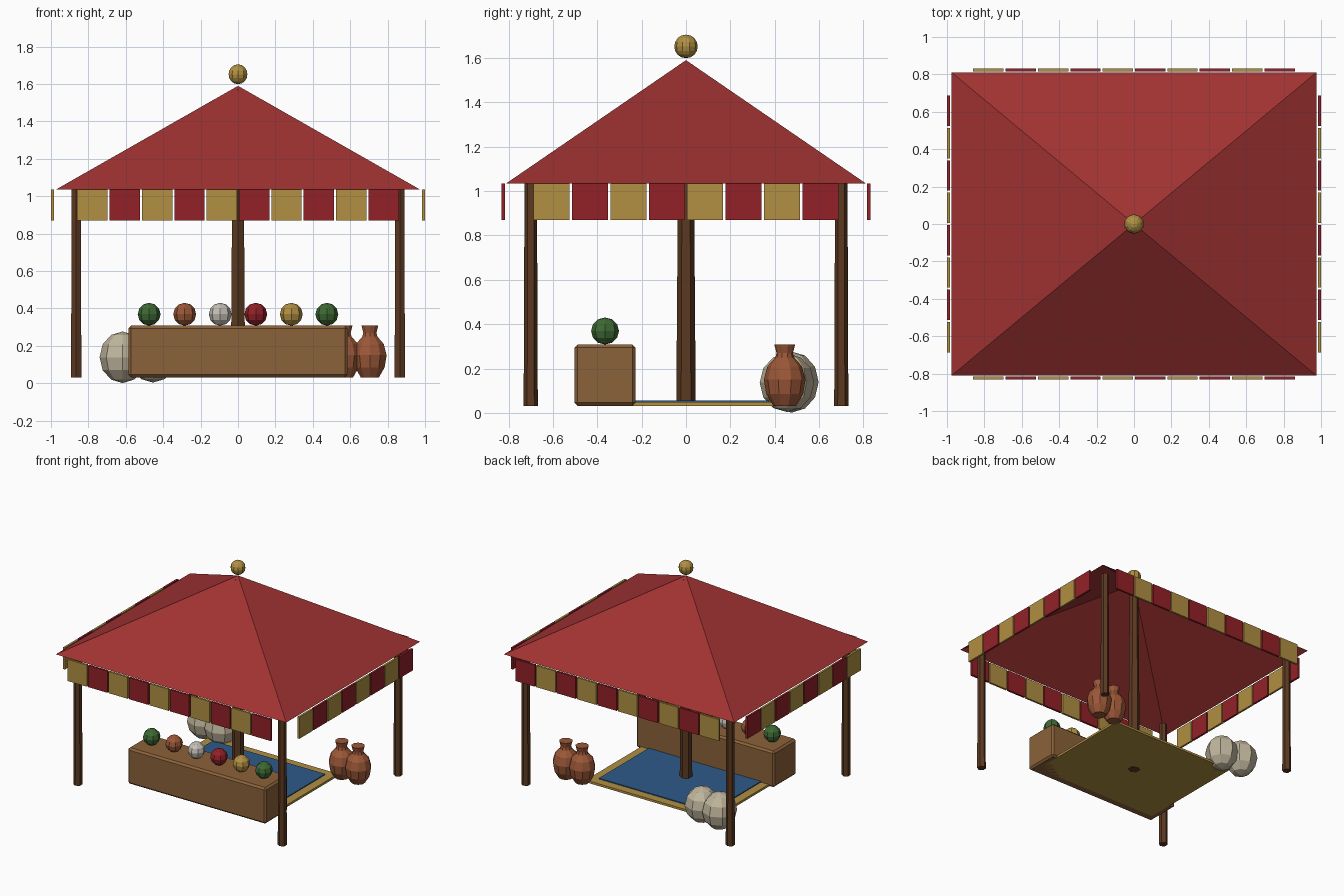
import bpy, bmesh
from math import pi, cos, sin

if "Cube" in bpy.data.objects:
    bpy.data.objects.remove(bpy.data.objects["Cube"])


def mat(name, r, g, b):
    m = bpy.data.materials.new(name)
    m.diffuse_color = [(c / 255) ** 2.2 for c in (r, g, b)] + [1]
    m.use_nodes = True
    m.node_tree.nodes["Principled BSDF"].inputs["Base Color"].default_value = m.diffuse_color
    return m


ROOF = mat("roof_red", 160, 54, 54)
RED = mat("red", 145, 38, 44)
GOLD = mat("gold", 175, 142, 68)
WOOD = mat("dark_wood", 92, 60, 38)
PLANK = mat("light_wood", 138, 98, 60)
CLAY = mat("clay", 154, 88, 58)
LINEN = mat("linen", 190, 180, 155)
PALE = mat("pale", 195, 190, 180)
GREEN = mat("green", 64, 104, 54)
BLUE = mat("blue", 48, 90, 135)


def finish(obj, name, material):
    obj.name = name
    obj.data.materials.append(material)
    return obj


def box(name, lo, hi, material, bevel=0):
    bpy.ops.mesh.primitive_cube_add(size=1, location=[(a + b) / 2 for a, b in zip(lo, hi)])
    o = finish(bpy.context.object, name, material)
    o.scale = [b - a for a, b in zip(lo, hi)]
    bpy.ops.object.transform_apply(location=False, rotation=False, scale=True)
    if bevel:
        mod = o.modifiers.new("bevel", 'BEVEL')
        mod.width = bevel
        mod.segments = 1
    return o


def post(name, x, y, r1, r2, z0, z1):
    bpy.ops.mesh.primitive_cone_add(vertices=6, radius1=r1, radius2=r2, depth=z1 - z0,
                                    location=(x, y, (z0 + z1) / 2))
    return finish(bpy.context.object, name, WOOD)


def ball(name, loc, size, material, segments=8, rings=6):
    bpy.ops.mesh.primitive_uv_sphere_add(segments=segments, ring_count=rings, radius=1, location=loc)
    o = finish(bpy.context.object, name, material)
    o.scale = size
    return o


def lathe(name, x, y, profile, material, n=10):
    bm = bmesh.new()
    rings = [[bm.verts.new((r * sin(2 * pi * i / n), r * cos(2 * pi * i / n), z))
              for i in range(n)] for r, z in profile]
    for a, b in zip(rings, rings[1:]):
        for i in range(n):
            j = (i + 1) % n
            bm.faces.new((a[i], a[j], b[j], b[i]))
    bm.faces.new(rings[0])
    bm.faces.new(rings[-1])
    bmesh.ops.recalc_face_normals(bm, faces=bm.faces)
    me = bpy.data.meshes.new(name)
    bm.to_mesh(me)
    bm.free()
    o = bpy.data.objects.new(name, me)
    bpy.context.collection.objects.link(o)
    o.location = (x, y, 0)
    return finish(o, name, material)


# canopy: open four-sided pyramid
W, D = 0.975, 0.81
me = bpy.data.meshes.new("canopy")
me.from_pydata([(-W, -D, 1.035), (W, -D, 1.035), (W, D, 1.035), (-W, D, 1.035), (0, 0, 1.59)],
               [], [(i, (i + 1) % 4, 4) for i in range(4)])
canopy = bpy.data.objects.new("canopy", me)
bpy.context.collection.objects.link(canopy)
finish(canopy, "canopy", ROOF)
ball("finial", (0, 0, 1.652), (0.053,) * 3, GOLD, 10, 8)

# striped valance flaps on all four sides
P, H = 0.173, 0.081
for side in (-1, 1):
    for n, along_x in ((10, True), (8, False)):
        for i in range(n):
            c = (i - (n - 1) / 2) * P
            m = RED if i % 2 else GOLD
            if along_x:
                box("valance_flap", (c - H, side * 0.823 - 0.008, 0.87),
                    (c + H, side * 0.823 + 0.008, 1.035), m)
            else:
                box("side_valance_flap", (side * 0.992 - 0.008, c - H, 0.87),
                    (side * 0.992 + 0.008, c + H, 1.035), m)

# posts
for sx in (-1, 1):
    for sy in (-1, 1):
        post("corner_post", sx * 0.865, sy * 0.70, 0.032, 0.028, 0.03, 1.04)
post("center_pole", 0, 0, 0.044, 0.032, 0.03, 1.57)

# rug with border
box("rug_border", (-0.54, -0.44, 0.032), (0.54, 0.44, 0.049), GOLD)
box("rug_field", (-0.475, -0.375, 0.04), (0.475, 0.375, 0.056), BLUE)

# counter with goods
box("counter", (-0.585, -0.503, 0.032), (0.585, -0.227, 0.308), PLANK, 0.014)
for i, m in enumerate((GREEN, CLAY, PALE, RED, GOLD, GREEN)):
    ball("goods", (-0.475 + 0.19 * i, -0.365, 0.369), (0.061, 0.063, 0.061), m)

# clay pots
POT = [(0.05, 0.03), (0.083, 0.085), (0.094, 0.15), (0.078, 0.21),
       (0.042, 0.25), (0.037, 0.27), (0.047, 0.308)]
for x in (0.567, 0.705):
    lathe("clay_pot", x, 0.445, POT, CLAY)

# sacks
ball("sack_outer", (-0.617, 0.475, 0.139), (0.123, 0.123, 0.138), LINEN)
ball("sack_inner", (-0.455, 0.455, 0.136), (0.123, 0.123, 0.132), LINEN)
